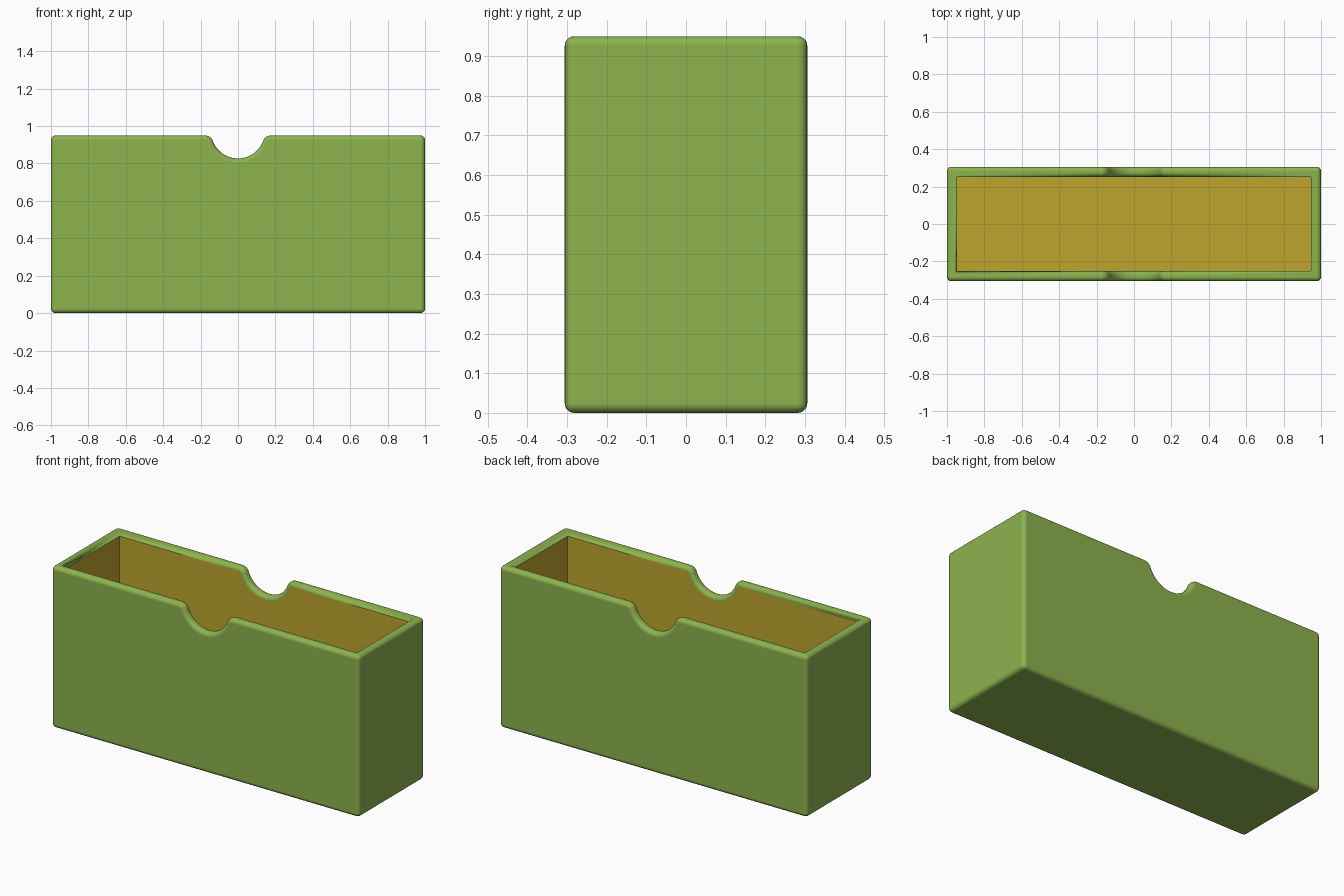
import bpy, bmesh
from math import sin, cos, pi, radians, sqrt, atan2

cube = bpy.data.objects.get("Cube")
if cube:
    bpy.data.objects.remove(cube, do_unlink=True)

HX, HY, H = 1.0, 0.306, 0.95      # outer half sizes and height
WALL, ROUND = 0.054, 0.024        # wall thickness and edge rounding
NOTCH_R, NOTCH_Z, FILLET = 0.143, 0.97, 0.045


def material(name, rgb):
    m = bpy.data.materials.new(name)
    m.use_nodes = True
    m.diffuse_color = (*rgb, 1)
    bsdf = next(n for n in m.node_tree.nodes if n.type == 'BSDF_PRINCIPLED')
    bsdf.inputs["Base Color"].default_value = (*rgb, 1)
    bsdf.inputs["Roughness"].default_value = 0.6
    return m


def notch_profile():
    """Finger notch: circular bottom blended into the rim by round shoulders."""
    cz = H - FILLET
    cx = sqrt((NOTCH_R + FILLET) ** 2 - (NOTCH_Z - cz) ** 2)
    a = atan2(cz - NOTCH_Z, cx)               # direction to the shoulder centre
    n, k = 8, 12
    right = [(NOTCH_R * cos(t), NOTCH_Z + NOTCH_R * sin(t))
             for t in (-pi / 2 + (a + pi / 2) * i / k for i in range(k + 1))]
    start = a + pi
    right += [(cx + FILLET * cos(t), cz + FILLET * sin(t))
              for t in (start + (pi / 2 - start) * i / n for i in range(1, n + 1))]
    return [(-x, z) for x, z in reversed(right[1:])] + right


def skin(bm, hx, hy, floor):
    """Top loop points of the front and back, plus the matching bottom corners."""
    tops, bottoms = [], []
    for side in (-1, 1):
        line = [(-hx, H)] + notch_profile() + [(hx, H)]
        tops.append([bm.verts.new((x, side * hy, z)) for x, z in line])
        bottoms.append([bm.verts.new((x, side * hy, floor)) for x in (-hx, hx)])
    return tops, bottoms


def close_skin(bm, tops, bottoms, mat):
    (f, b), (fb, bb) = tops, bottoms
    faces = [fb[::-1] + f, bb[::-1] + b, fb + bb[::-1]]
    for i in (0, -1):
        faces.append([fb[i], bb[i], b[i], f[i]])
    for verts in faces:
        bm.faces.new(verts).material_index = mat


bm = bmesh.new()
outer = skin(bm, HX, HY, 0)
inner = skin(bm, HX - WALL, HY - WALL, WALL)
close_skin(bm, *outer, 0)
close_skin(bm, *inner, 1)

# Rim joining the outer and inner skins
loops = [s[0][0] + s[0][1][::-1] for s in (outer, inner)]
count = len(loops[0])
for i in range(count):
    j = (i + 1) % count
    bm.faces.new((loops[0][i], loops[0][j], loops[1][j], loops[1][i]))
bmesh.ops.recalc_face_normals(bm, faces=bm.faces)

# Round every outer edge and both edges of the rim
weight = bm.edges.layers.float.new("bevel_weight_edge")
outside = set(loops[0] + outer[1][0] + outer[1][1])
rim_inside = set(loops[1])
for e in bm.edges:
    if e.calc_face_angle(0) > radians(40) and (
            set(e.verts) <= outside or set(e.verts) <= rim_inside):
        e[weight] = 1

mesh = bpy.data.meshes.new("storage_box")
bm.to_mesh(mesh)
bm.free()
mesh.materials.append(material("leaf_green", (0.266, 0.451, 0.078)))
mesh.materials.append(material("ochre_lining", (0.515, 0.376, 0.026)))
box = bpy.data.objects.new("storage_box", mesh)
bpy.context.collection.objects.link(box)

bpy.ops.object.select_all(action='DESELECT')
bpy.context.view_layer.objects.active = box
box.select_set(True)
bpy.ops.object.shade_smooth_by_angle(angle=radians(40))

bevel = box.modifiers.new("rounded_edges", 'BEVEL')
bevel.limit_method = 'WEIGHT'
bevel.width = ROUND
bevel.segments = 5
bevel.use_clamp_overlap = False
bevel.harden_normals = True
bevel.material = 0
